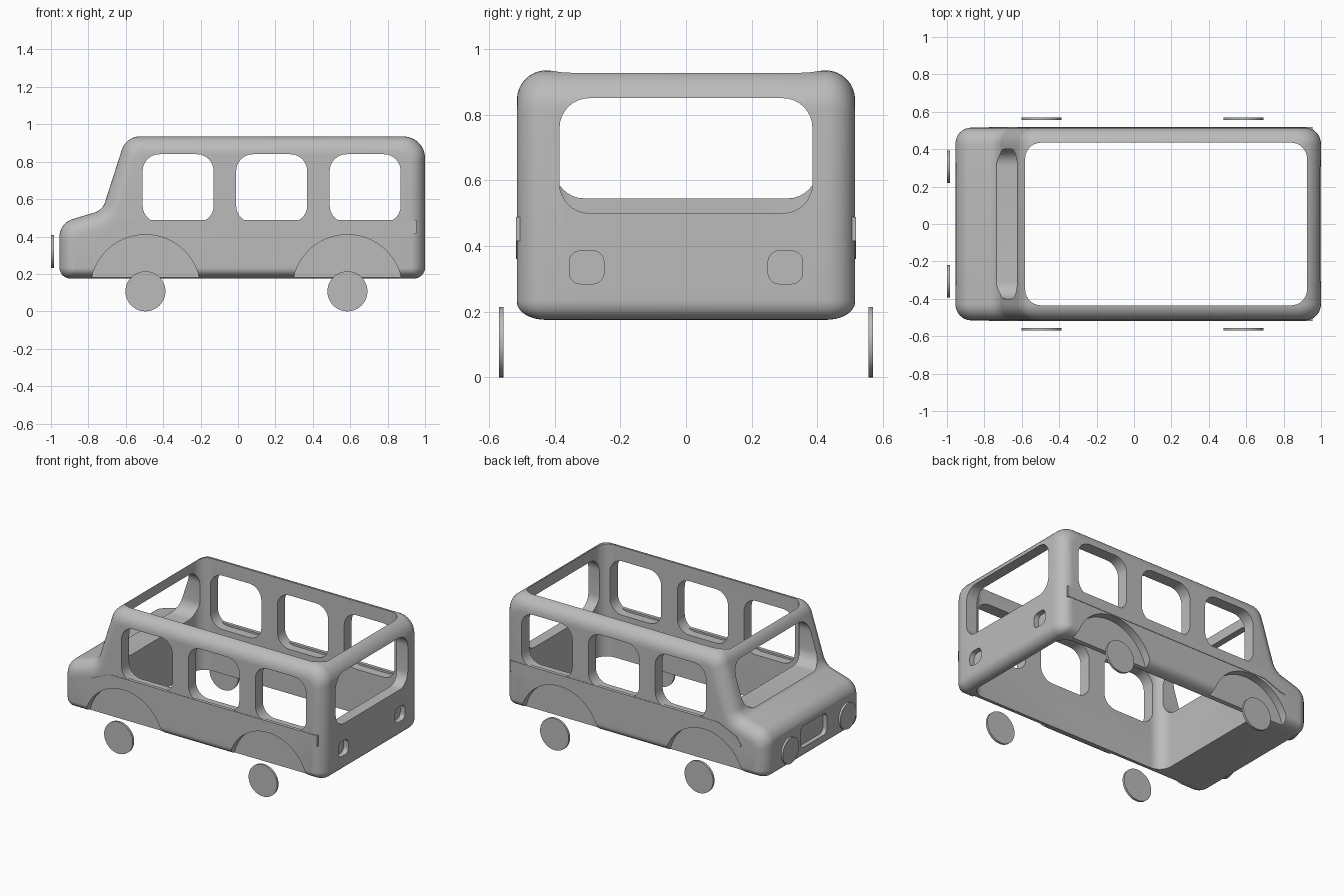
import bpy, bmesh, math
from mathutils import Vector

if "Cube" in bpy.data.objects:
    bpy.data.objects.remove(bpy.data.objects["Cube"], do_unlink=True)

grey = bpy.data.materials.new("plain grey")
grey.use_nodes = True
grey.diffuse_color = (0.5, 0.5, 0.5, 1)
grey.node_tree.nodes["Principled BSDF"].inputs["Base Color"].default_value = (0.5, 0.5, 0.5, 1)


def fillet(corners, radii, seg=8):
    """Round every corner of a polygon with its own radius."""
    out = []
    for i, p in enumerate(corners):
        u = (corners[i - 1] - p).normalized()
        v = (corners[(i + 1) % len(corners)] - p).normalized()
        half = u.angle(v) / 2
        centre = p + (u + v).normalized() * radii[i] / math.sin(half)
        a = p + u * radii[i] / math.tan(half) - centre
        b = p + v * radii[i] / math.tan(half) - centre
        w = a.angle(b)
        for k in range(seg + 1):
            t = k / seg
            out.append(centre + (a * math.sin((1 - t) * w) + b * math.sin(t * w)) / math.sin(w))
    return out


def loft(name, slices, axis):
    """Skin a list of (position, outline) slices along an axis."""
    def place(p, h):
        return {"x": (h, p.x, p.y), "y": (p.x, h, p.y), "z": (p.x, p.y, h)}[axis]
    bm = bmesh.new()
    rings = [[bm.verts.new(place(p, h)) for p in outline] for h, outline in slices]
    n = len(rings[0])
    for r, s in zip(rings, rings[1:]):
        for i in range(n):
            j = (i + 1) % n
            bm.faces.new((r[i], r[j], s[j], s[i]))
    bm.faces.new(rings[0])
    bm.faces.new(rings[-1])
    bmesh.ops.recalc_face_normals(bm, faces=bm.faces)
    mesh = bpy.data.meshes.new(name)
    bm.to_mesh(mesh)
    bm.free()
    mesh.materials.append(grey)
    ob = bpy.data.objects.new(name, mesh)
    bpy.context.collection.objects.link(ob)
    return ob


def rounded_box(name, axis, h0, h1, u0, u1, v0, v1, r):
    pts = [Vector(p) for p in ((u0, v0), (u1, v0), (u1, v1), (u0, v1))]
    outline = fillet(pts, [r] * 4)
    return loft(name, [(h0, outline), (h1, outline)], axis)


def disc(name, axis, h0, h1, u, v, r, n=48):
    outline = [Vector((u + r * math.cos(k * math.tau / n), v + r * math.sin(k * math.tau / n)))
               for k in range(n)]
    return loft(name, [(h0, outline), (h1, outline)], axis)


def cut(target, cutter):
    cutter.hide_render = True
    mod = target.modifiers.new("cut", "BOOLEAN")
    mod.operation = "DIFFERENCE"
    mod.solver = "EXACT"
    mod.object = cutter
    bpy.context.view_layer.objects.active = target
    bpy.ops.object.modifier_apply(modifier=mod.name)
    bpy.data.objects.remove(cutter, do_unlink=True)


# Body side profile, counter-clockwise from the lower nose
profile = [Vector(p) for p in ((-0.955, 0.175), (1, 0.175), (1, 0.935),
                               (-0.598, 0.935), (-0.725, 0.541), (-0.955, 0.472))]
radii = [0.06, 0.06, 0.115, 0.1, 0.08, 0.1]
edge_weight = [0.6, 0.9, 1, 1, 1, 0.9]


def inset_profile(d):
    n = len(profile)
    lines = []
    for i in range(n):
        e = (profile[(i + 1) % n] - profile[i]).normalized()
        lines.append((profile[i] + Vector((-e.y, e.x)) * d * edge_weight[i], e))
    pts, rr = [], []
    for i in range(n):
        (p, a), (q, b) = lines[i - 1], lines[i]
        turn = a.cross(b)
        pts.append(p + a * ((q - p).cross(b) / turn))
        rr.append(max(radii[i] - d * 0.6, 0.012) if turn > 0 else radii[i] + d)
    return fillet(pts, rr)


half_width, rim, steps = 0.515, 0.09, 8
slices = []
for k in range(steps + 1):
    a = math.pi / 2 * k / steps
    slices.append((half_width - rim + rim * math.cos(a), inset_profile(rim * (1 - math.sin(a)))))
body = loft("body_shell", [(-y, o) for y, o in slices] + slices[::-1], "y")

# Hollow cabin, open at the roof and floor
cut(body, rounded_box("cabin_cutter", "z", 0, 1.2, -0.582, 0.925, -0.435, 0.435, 0.085))
# Windscreen and rear window
cut(body, rounded_box("windscreen_cutter", "x", -1.1, -0.5, -0.4, 0.4, 0.545, 0.85, 0.09))
cut(body, rounded_box("rear_window_cutter", "x", 0.8, 1.1, -0.385, 0.385, 0.5, 0.85, 0.09))
# Side windows
for x in (-0.51, -0.01, 0.49):
    cut(body, rounded_box("window_cutter", "y", -0.7, 0.7, x, x + 0.38, 0.475, 0.84, 0.09))
# Number plate recess
cut(body, rounded_box("plate_cutter", "x", -1.1, -0.925, -0.14, 0.14, 0.255, 0.4, 0.035))

wheel_x = (-0.495, 0.585)
for side, s in (("left", 1), ("right", -1)):
    # Wheel arches and wheels
    for end, x in zip(("front", "rear"), wheel_x):
        cut(body, disc("arch_cutter", "y", s * 0.462, s * 0.7, x, 0.115, 0.295, 64))
        disc(f"{end}_wheel_{side}", "y", s * 0.555, s * 0.57, x, 0.107, 0.107)
    # Tail lamp recesses
    lo, hi = sorted((s * 0.25, s * 0.355))
    cut(body, rounded_box("lamp_cutter", "x", 0.965, 1.1, lo, hi, 0.285, 0.385, 0.033))
    # Shallow headlamp sockets and headlamps
    socket = [(-0.99, 0.125), (-0.955, 0.105), (-0.943, 0.06), (-0.94, 0.02)]
    rings = [(h, [Vector((s * 0.308 + r * math.cos(k * math.tau / 48),
                          0.32 + r * math.sin(k * math.tau / 48))) for k in range(48)])
             for h, r in socket]
    cut(body, loft("socket_cutter", rings, "x"))
    disc(f"headlamp_{side}", "x", -1, -0.985, s * 0.307, 0.32, 0.087)
    # Belt trim along the side
    trim = [Vector(p) for p in ((-0.775, 0.375), (-0.765, 0.36), (-0.72, 0.368), (-0.6, 0.415),
                                (0.955, 0.415), (0.955, 0.488), (-0.6, 0.488), (-0.74, 0.425))]
    loft(f"belt_trim_{side}", [(s * 0.495, trim), (s * 0.518, trim)], "y")

# Smooth shading with sharp edges kept
for ob in bpy.context.collection.objects:
    if ob.type == "MESH" and grey.name in ob.data.materials:
        bpy.ops.object.select_all(action="DESELECT")
        ob.select_set(True)
        bpy.context.view_layer.objects.active = ob
        bpy.ops.object.shade_smooth_by_angle(angle=math.radians(32))
